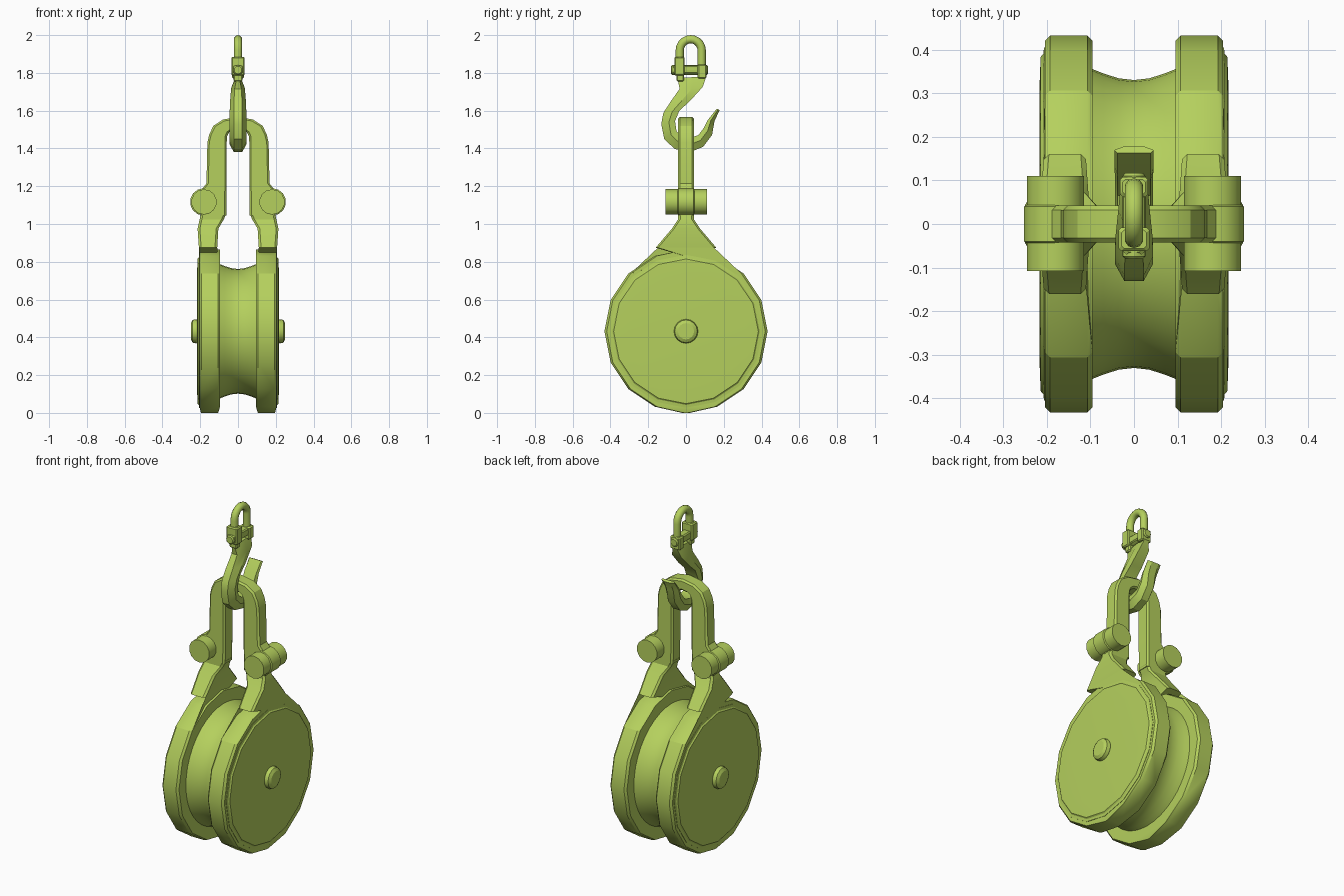
import bpy, bmesh
from math import sin, cos, pi, radians
from mathutils import Vector as V

if "Cube" in bpy.data.objects:
    bpy.data.objects.remove(bpy.data.objects["Cube"])

mat = bpy.data.materials.new("green_paint")
mat.diffuse_color = (0.46, 0.63, 0.11, 1)
mat.use_nodes = True
mat.node_tree.nodes["Principled BSDF"].inputs["Base Color"].default_value = mat.diffuse_color


def finish(name, bm, angle=30):
    bmesh.ops.remove_doubles(bm, verts=bm.verts, dist=1e-5)
    bmesh.ops.recalc_face_normals(bm, faces=bm.faces)
    me = bpy.data.meshes.new(name)
    bm.to_mesh(me)
    bm.free()
    ob = bpy.data.objects.new(name, me)
    bpy.context.collection.objects.link(ob)
    me.materials.append(mat)
    bpy.ops.object.select_all(action='DESELECT')
    ob.select_set(True)
    bpy.context.view_layer.objects.active = ob
    bpy.ops.object.shade_smooth_by_angle(angle=radians(angle))
    return ob


def loft(name, sections, angle=30):
    """Skin a list of equal-length point loops and cap both ends."""
    bm = bmesh.new()
    rings = [[bm.verts.new(p) for p in s] for s in sections]
    for a, b in zip(rings, rings[1:]):
        for i in range(len(a)):
            j = (i + 1) % len(a)
            bm.faces.new((a[i], a[j], b[j], b[i]))
    bm.faces.new(rings[0])
    bm.faces.new(rings[-1])
    return finish(name, bm, angle)


def bar(a, b, d, c):
    """Chamfered rectangle from a to b with half depth vector d."""
    a, b, d = V(a), V(b), V(d)
    u, n = (b - a).normalized(), d.normalized()
    c = min(c, d.length * 0.9)
    e = n * c
    return [a + u*c - d, a - d + e, a + d - e, a + u*c + d,
            b - u*c + d, b + d - e, b - d + e, b - u*c - d]


def turned(name, profile, axis, centre, n=16, angle=30):
    """Lathe (position, radius) pairs about the x or y axis."""
    secs = []
    for t, r in profile:
        ring = []
        for k in range(n):
            p, q = r * sin(2*pi*k/n), r * cos(2*pi*k/n)
            ring.append(V(centre) + (V((t, p, q)) if axis == 'x' else V((p, t, q))))
        secs.append(ring)
    return loft(name, secs, angle)


def box(name, lo, hi, c=0.006):
    lo, hi = V(lo), V(hi)
    y, dx = (lo.y + hi.y) / 2, (hi.x - lo.x) / 2
    secs = []
    for z, k in ((lo.z, c), (lo.z + c, 0), (hi.z - c, 0), (hi.z, c)):
        secs.append(bar((0, lo.y + k, z), (0, hi.y - k, z), (dx - k, 0, 0), c))
    return loft(name, secs)


Z = 0.432   # axle height

# grooved sheave and axle
turned("sheave", [(-.1, .357), (-.07, .345), (-.035, .334), (0, .33),
                  (.035, .334), (.07, .345), (.1, .357)], 'x', (0, 0, Z), 40)
turned("axle", [(-.25, .043), (-.24, .06), (-.222, .064), (-.205, .058),
                (.205, .058), (.222, .064), (.24, .06), (.25, .043)], 'x', (0, 0, Z), 16)

# side plate rows: half width, height, inner x, outer x
rows = [(0.02, 0.0, .105, .196)]
for k in range(1, 11):
    t = k * pi / 8
    rows.append((.432 * sin(t), Z - .432 * cos(t), .095, .204))
rows += [(.16, .875, .11, .207), (.075, .975, .104, .214),
         (.042, 1.025, .075, .203), (.042, 1.06, .06, .195)]

for side, s in (("right", 1), ("left", -1)):
    loft(side + "_side_plate",
         [bar((s*a, 0, z), (s*b, 0, z), (0, w, 0), .012) for w, z, a, b in rows])
    # raised cover disc on the outer face
    turned(side + "_cover_disc", [(s*.19, .405), (s*.206, .405), (s*.208, .39),
                                  (s*.214, .383), (s*.217, .305)], 'x', (0, 0, Z), 16, 15)
    # lug and cross bolt
    turned(side + "_lug", [(-.046, .062), (-.04, .072), (.04, .072), (.046, .062)],
           'y', (s*.182, 0, 1.117), 14)
    turned(side + "_bolt", [(-.108, .067), (.11, .067)], 'y', (s*.18, 0, 1.117), 14)

# yoke arch: outer and inner edge, mirrored across x
half = [((.2, 1.045), (.062, 1.045)), ((.19, 1.185), (.06, 1.185)),
        ((.167, 1.215), (.06, 1.215)), ((.162, 1.43), (.06, 1.43)),
        ((.152, 1.475), (.058, 1.465)), ((.13, 1.52), (.048, 1.485)),
        ((.08, 1.553), (.03, 1.496))]
arch = half + [((0, 1.567), (0, 1.5))] + [((-o[0], o[1]), (-i[0], i[1])) for o, i in half[::-1]]
loft("yoke", [bar((o[0], 0, o[1]), (i[0], 0, i[1]), (0, .042, 0), .01) for o, i in arch])

# hook: outer edge, inner edge (y, z) and half width; the inner side is wider
hook = [((-.045, 1.772), (.108, 1.782), .014), ((-.034, 1.715), (.088, 1.725), .036),
        ((-.08, 1.65), (.02, 1.65), .042), ((-.12, 1.588), (-.035, 1.6), .044),
        ((-.131, 1.53), (-.058, 1.545), .044), ((-.115, 1.45), (-.05, 1.49), .044),
        ((-.06, 1.397), (-.02, 1.462), .044), ((.02, 1.38), (.02, 1.455), .044),
        ((.09, 1.408), (.065, 1.47), .044), ((.138, 1.472), (.095, 1.51), .044),
        ((.151, 1.545), (.115, 1.55), .045), ((.178, 1.603), (.163, 1.61), .045)]
secs = []
for o, i, w in hook:
    o, i = V((0, *o)), V((0, *i))
    m = o.lerp(i, .55)
    x = V((w, 0, 0))
    secs.append([i - x*.85, i + x*.85, m + x, o + x*.5, o - x*.5, m - x])
loft("hook", secs)

# swivel: cross bar, end blocks and pin head
box("swivel_bar", (-.024, -.07, 1.795), (.024, .1, 1.84))
box("swivel_tall_block", (-.035, -.062, 1.785), (.035, -.008, 1.885))
box("swivel_short_block", (-.032, .062, 1.77), (.032, .108, 1.845))
box("swivel_lower_ear", (-.024, -.05, 1.755), (.024, -.01, 1.8))
turned("swivel_pin", [(-.08, .02), (-.074, .026), (.11, .026), (.117, .02)],
       'y', (0, 0, 1.815), 12)

# bail: round bar bent to an inverted U
path = [(-.058, 1.83, 0)] + [(-.058*cos(t), 1.92 + .058*sin(t), t)
                             for t in [k*pi/10 for k in range(11)]] + [(.058, 1.83, pi)]
secs = []
for y, z, t in path:
    out = V((0, -cos(t), sin(t)))
    secs.append([V((0, y + .025, z)) + out*.022*cos(k*pi/5) + V((.022*sin(k*pi/5), 0, 0))
                 for k in range(10)])
loft("bail", secs, 45)
